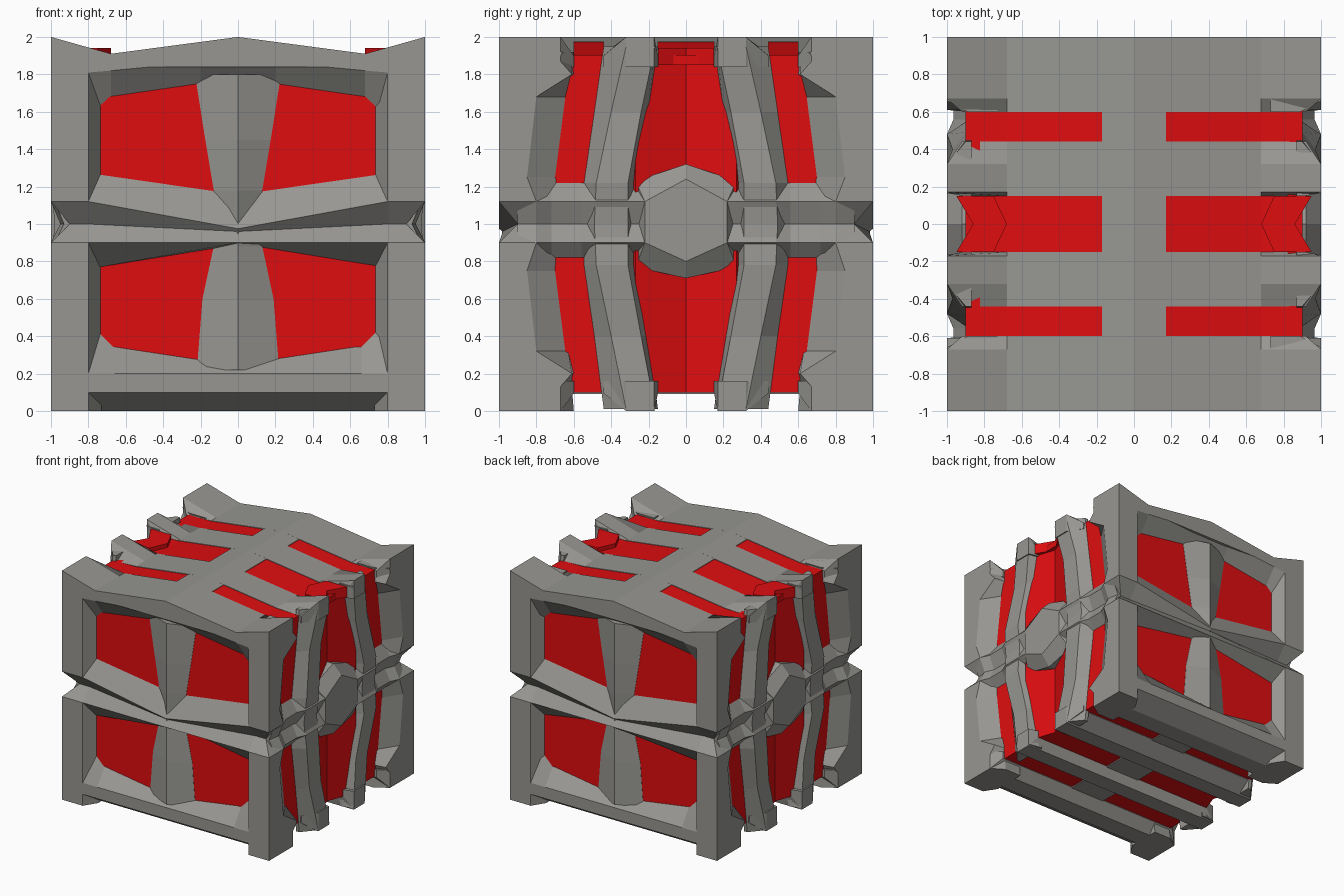
import bpy, bmesh

if "Cube" in bpy.data.objects:
    bpy.data.objects.remove(bpy.data.objects["Cube"])

def material(name, rgb):
    m = bpy.data.materials.new(name)
    m.diffuse_color = (*rgb, 1)
    m.use_nodes = True
    m.node_tree.nodes["Principled BSDF"].inputs["Base Color"].default_value = m.diffuse_color
    return m

GREY = material("stone grey", (0.31, 0.305, 0.285))
RED = material("panel red", (0.74, 0.004, 0.005))

ONE = [(1, 1)]
X2 = [(1, 1), (-1, 1)]
Y2 = [(1, 1), (1, -1)]
XY4 = [(1, 1), (-1, 1), (1, -1), (-1, -1)]


def loft(name, rings, mat, mirrors=ONE):
    """Skin closed rings of 3D points, cap the ends, repeat mirrored in x / y."""
    bm = bmesh.new()
    for sx, sy in mirrors:
        vs = [[bm.verts.new((x * sx, y * sy, z)) for x, y, z in r] for r in rings]
        n = len(rings[0])
        for a, b in zip(vs, vs[1:]):
            for i in range(n):
                j = (i + 1) % n
                bm.faces.new((a[i], a[j], b[j], b[i]))
        bm.faces.new(vs[0][::-1])
        bm.faces.new(vs[-1])
    bmesh.ops.recalc_face_normals(bm, faces=bm.faces)
    me = bpy.data.meshes.new(name)
    bm.to_mesh(me)
    bm.free()
    me.materials.append(mat)
    ob = bpy.data.objects.new(name, me)
    bpy.context.collection.objects.link(ob)
    return ob


def plan(name, pts, z0, z1, mat, mirrors=ONE):
    return loft(name, [[(x, y, z) for x, y in pts] for z in (z0, z1)], mat, mirrors)


def both_sides(half, key):
    """Stations for x>=0 mirrored to the full width."""
    return [(-s[0], *s[1:]) for s in half[:0:-1]] + half


# red core with V channels in the sides, arched red top, chevron blocks
edge = [(.9, -.9), (.9, -.3), (.95, -.27), (.86, 0), (.95, .27), (.9, .3), (.9, .9)]
plan("red_core", edge + [(-x, -y) for x, y in edge], .1, 1.9, RED)
arch = [(-.9, 1.85), (.9, 1.85), (.9, 1.903), (.68, 1.906), (0, 1.994), (-.68, 1.906), (-.9, 1.903)]
loft("red_top", [[(x, y, z) for x, z in arch] for y in (-.7, .7)], RED)
plan("red_chevron", [(.68, 0), (.75, -.15), (.95, -.15), (.86, 0), (.95, .15), (.75, .15)],
     1.85, 1.94, RED, X2)


# top and bottom bars running along x: (y, raised?) stations
def top_ring(y, up):
    e, h = (1, 2.0) if up else (.92, 1.9)
    return [(-e, y, 1.84), (e, y, 1.84), (e, y, h), (.68, y, 1.91), (0, y, 2.0),
            (-.68, y, 1.91), (-e, y, h)]


def low_ring(y, up):
    e, h = (1, 0.0) if up else (.92, .095)
    return [(-e, y, .16), (e, y, .16), (e, y, h), (-e, y, h)]


rib_y = [(.15, 0), (.17, 1), (.32, 1), (.44, 0)]
rail_y = [(.6, 0), (.67, 1), (1, 1)]
loft("top_rib", [top_ring(*s) for s in rib_y], GREY, Y2)
loft("top_rail", [top_ring(*s) for s in rail_y], GREY, Y2)
loft("bottom_rib", [low_ring(*s) for s in rib_y], GREY, Y2)
foot = [low_ring(.6, 0), low_ring(.67, 1), low_ring(.84, 1)]
foot.append([(-.8, 1, .16), (.8, 1, .16), (.8, 1, .1), (-.8, 1, .1)])
loft("bottom_rail", foot, GREY, Y2)

# spine across the middle of top and bottom
spine = [(-.17, 1.85), (.17, 1.85), (.17, 1.977), (0, 2.0), (-.17, 1.977)]
loft("top_spine", [[(x, y, z) for x, z in spine] for y in (-.7, .7)], GREY)
plan("bottom_spine", [(-.17, -.7), (.17, -.7), (.17, .7), (-.17, .7)], .09, .15, GREY)

# corner posts: waisted section, notched at mid height; (z, a flat edge, b base edge)
half_post = [(1.12, .8, .68), (1.25, .85, .685), (1.68, .8, .63), (1.8, .61, .6),
             (1.88, .68, .61), (1.92, .66, .6)]


def post_ring(z, a, b):
    return [(.73, -.89, z), (.8, -1, z), (1, -1, z), (1, -a, z), (.89, -b, z), (.73, -b, z)]


groove = [(.73, -.88, 1), (.8, -.9, 1), (.9, -.9, 1), (.9, -.8, 1), (.88, -.68, 1), (.73, -.68, 1)]
lower = [post_ring(2 - z, a, b) for z, a, b in half_post[:0:-1]] + [post_ring(.9, .8, .68)]
lower[0] = post_ring(0, .67, .6)
upper = [post_ring(*s) for s in half_post]
loft("corner_post", lower + [groove] + upper, GREY, XY4)

# bent side ribs: (z, base in, flat in, flat out, base out, x)
half_rib = [(1.0, .27, .31, .49, .55, .98), (1.22, .27, .31, .48, .545, 1),
            (1.6, .2, .24, .40, .49, .97), (1.95, .15, .165, .32, .44, 1)]
ribs = [(2 - s[0], *s[1:]) for s in half_rib[:0:-1]] + half_rib
ribs[0] = (0.01, *ribs[0][1:])
loft("side_rib", [[(.87, a, z), (.91, a, z), (x, b, z), (x, c, z), (.9, d, z), (.87, d, z)]
                  for z, a, b, c, d, x in ribs], GREY, XY4)

# grooved belt on the sides, swelling over the ribs: (y, reach)
belt = [(.1, 1.0), (.3, 1.0), (.48, 1.0), (.56, .965), (.72, .965), (.8, 1.0), (.9, .98)]
loft("side_belt", [[(.86, y, .82), (.9, y, .82), (x, y, .9), (x - .05, y, 1.0), (x, y, 1.12),
                    (.9, y, 1.22), (.86, y, 1.22)] for y, x in belt], GREY, XY4)

# six-sided boss in the middle of each side
outer = [(0, 1.32), (.27, 1.23), (.27, .77), (0, .71), (-.27, .77), (-.27, 1.23)]
inner = [(0, 1.24), (.22, 1.12), (.22, .9), (0, .8), (-.22, .9), (-.22, 1.12)]
loft("side_boss", [[(.84, y, z) for y, z in outer], [(.92, y, z) for y, z in outer],
                   [(1.0, y, z) for y, z in inner]], GREY, X2)

# front / back head rail: (x, top, outer lip, inner lip)
head = both_sides([(0, 2.0, 1.865, 1.76), (.2, 1.973, 1.865, 1.745),
                   (.68, 1.91, 1.82, 1.675), (.8, 1.94, 1.81, 1.56)], 0)
loft("head_rail", [[(x, -1, t - .002), (x, -1, o), (x, -.895, i), (x, -.8, i), (x, -.8, t - .002)]
                   for x, t, o, i in head], GREY, Y2)

# front / back sill: (x, inner lip)
sill = both_sides([(0, .25), (.66, .35), (.8, .49)], 0)
loft("sill_rail", [[(x, -1, .1), (x, -1, .2), (x, -.895, i), (x, -.8, i), (x, -.8, .1)]
                   for x, i in sill], GREY, Y2)

# front / back middle rail with V groove: (x, low inner, groove depth, groove z, lip, top inner)
mid = both_sides([(0, .89, .98, .96, .975, 1.165), (.8, .76, .9, 1.0, 1.12, 1.28)], 0)
loft("middle_rail", [[(x, -.8, lo), (x, -.895, lo), (x, -1, .9), (x, -d, g), (x, -1, lip),
                      (x, -.895, hi), (x, -.8, hi)] for x, lo, d, g, lip, hi in mid], GREY, Y2)

# ridged stiles that widen away from the middle: (z, half width)
stile = [(.22, .22), (.6, .19), (.88, .13), (1.0, .1), (1.18, .13), (1.45, .175), (1.8, .23)]
loft("stile", [[(-w, -.87, z), (-w, -.902, z), (0, -.985, z), (w, -.902, z), (w, -.87, z)]
               for z, w in stile], GREY, Y2)
